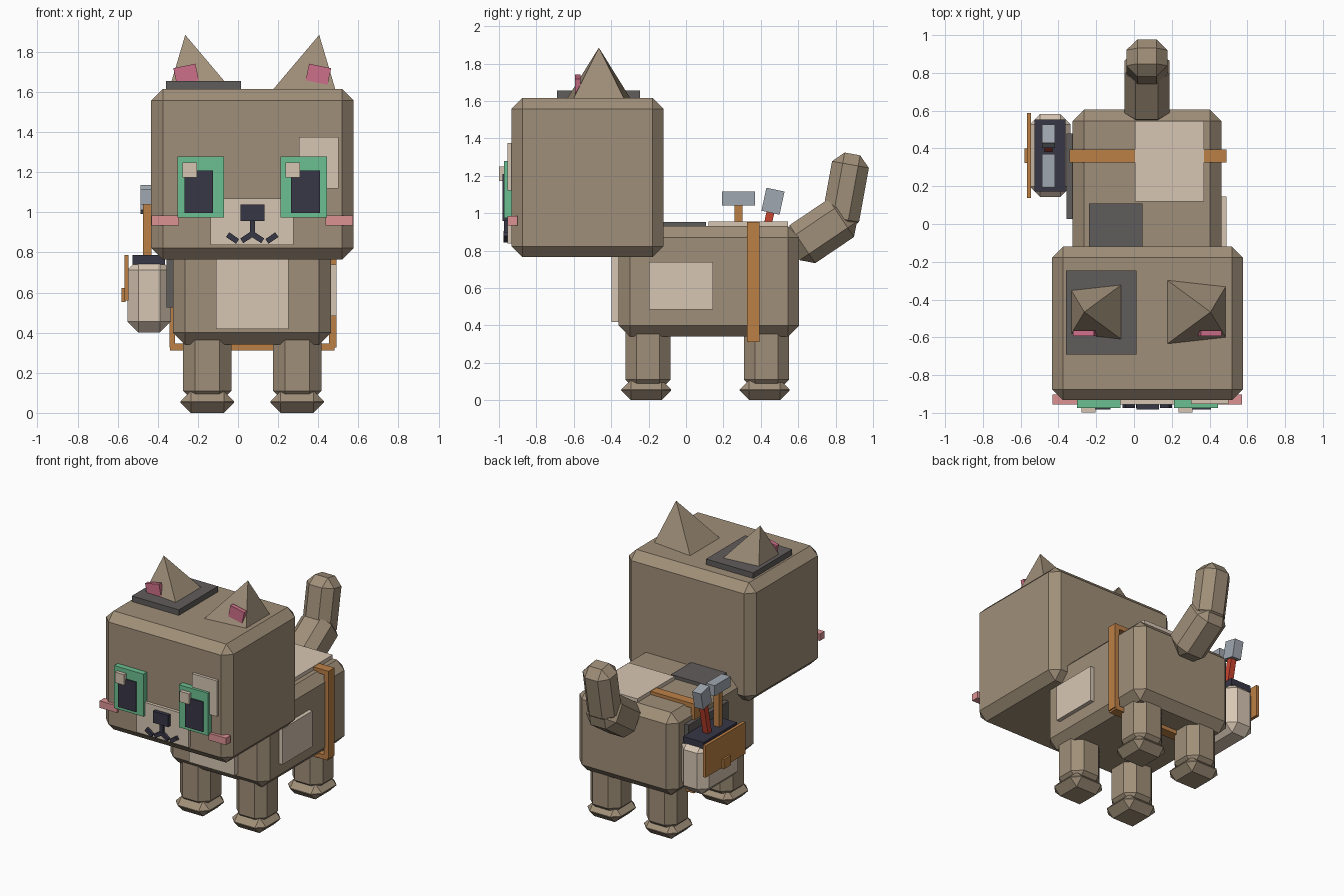
import bpy, bmesh, math
from mathutils import Matrix, Vector

if "Cube" in bpy.data.objects:
    bpy.data.objects.remove(bpy.data.objects["Cube"])


def lin(c):
    c /= 255
    return c / 12.92 if c <= 0.04045 else ((c + 0.055) / 1.055) ** 2.4


def material(name, *rgb):
    m = bpy.data.materials.new(name)
    m.diffuse_color = (*[lin(c) for c in rgb], 1)
    m.use_nodes = True
    m.node_tree.nodes["Principled BSDF"].inputs["Base Color"].default_value = m.diffuse_color
    return m


FUR = material("brown fur", 160, 143, 121)
CREAM = material("cream", 215, 198, 179)
DARK = material("dark grey patch", 96, 93, 91)
NAVY = material("navy black", 55, 54, 70)
GREEN = material("eye green", 108, 192, 146)
BLUSH = material("blush pink", 220, 146, 148)
ROSE = material("ear pink", 206, 112, 138)
STRAP = material("leather orange", 188, 128, 70)
RED = material("red handle", 200, 68, 48)
STEEL = material("steel grey", 160, 167, 176)

CX = 0.071  # centre line of the cat


def finish(name, bm, mat, matrix):
    me = bpy.data.meshes.new(name)
    bm.to_mesh(me)
    bm.free()
    me.materials.append(mat)
    ob = bpy.data.objects.new(name, me)
    ob.matrix_world = matrix
    bpy.context.collection.objects.link(ob)
    return ob


def block(name, mat, centre, size, bevel=0, rx=0, ry=0):
    """Box with optional chamfered edges, tilted about x or y."""
    bm = bmesh.new()
    bmesh.ops.create_cube(bm, size=1)
    bmesh.ops.scale(bm, vec=size, verts=bm.verts)
    if bevel:
        bmesh.ops.bevel(bm, geom=bm.edges[:], offset=bevel, segments=1,
                        affect='EDGES', profile=0.5)
    mx = Matrix.Translation(centre) @ Matrix.Rotation(ry, 4, 'Y') @ Matrix.Rotation(rx, 4, 'X')
    return finish(name, bm, mat, mx)


def span(name, mat, x, y, z, bevel=0):
    """Box given by its limits on each axis."""
    lims = (x, y, z)
    return block(name, mat, [(a + b) / 2 for a, b in lims],
                 [b - a for a, b in lims], bevel)


# Body, head
span("body", FUR, (-0.325, 0.463), (-0.36, 0.605), (0.34, 0.93), 0.06)
span("head", FUR, (-0.433, 0.577), (-0.933, -0.12), (0.765, 1.615), 0.058)

# Legs and paws
for s, side in ((-1, "left"), (1, "right")):
    for y, end in ((-0.203, "front"), (0.43, "back")):
        x = CX + s * 0.224
        block(f"{end}_{side}_leg", FUR, (x, y, 0.24), (0.242, 0.242, 0.38), 0.06)
        block(f"{end}_{side}_paw", FUR, (x, y - 0.01, 0.0545), (0.268, 0.268, 0.109), 0.052)

# Tail
block("tail_base", FUR, (CX - 0.003, 0.726, 0.904), (0.238, 0.245, 0.37), 0.06, rx=-0.977)
block("tail_tip", FUR, (CX - 0.003, 0.853, 1.115), (0.217, 0.2, 0.41), 0.058, rx=-0.18)

# Fur patches
span("chest_patch", CREAM, (-0.11, 0.252), (-0.398, -0.34), (0.418, 0.8))
span("side_patch", CREAM, (0.45, 0.491), (-0.198, 0.145), (0.484, 0.74))
span("back_patch", CREAM, (0.005, 0.37), (0.12, 0.545), (0.91, 0.956))
span("dark_back_patch", DARK, (-0.238, 0.044), (-0.2, 0.108), (0.91, 0.954))
span("dark_side_patch", DARK, (-0.357, -0.31), (0.026, 0.48), (0.525, 0.84))
span("dark_head_patch", DARK, (-0.36, 0.014), (-0.69, -0.247), (1.59, 1.655))
span("brow_patch", CREAM, (0.303, 0.5), (-0.954, -0.92), (1.12, 1.376))
span("muzzle", CREAM, (-0.138, 0.277), (-0.955, -0.92), (0.838, 1.07))

# Ears: four-sided pyramids leaning outwards, with pink inner plates
TILT, H = 0.207, 0.38
for s, side in ((-1, "left"), (1, "right")):
    axis = Vector((s * math.sin(TILT), 0, math.cos(TILT)))
    apex = Vector((CX + s * 0.334, -0.466, 1.885))
    bm = bmesh.new()
    bmesh.ops.create_cone(bm, cap_ends=True, segments=4, radius1=H * 0.54 * math.sqrt(2),
                          radius2=0, depth=H,
                          matrix=Matrix.Rotation(math.pi / 4, 4, 'Z'))
    bmesh.ops.remove_doubles(bm, verts=bm.verts, dist=1e-4)
    finish(f"{side}_ear", bm, FUR, Matrix.Translation(apex - axis * H / 2)
           @ Matrix.Rotation(s * TILT, 4, 'Y'))
    block(f"{side}_inner_ear", ROSE, (CX + s * 0.329, -0.578, 1.685),
          (0.112, 0.03, 0.092), ry=s * TILT)

    # Eyes, cheeks
    ex = CX + s * 0.257
    block(f"{side}_eye", GREEN, (ex, -0.948, 1.127), (0.231, 0.05, 0.305))
    block(f"{side}_pupil", NAVY, (CX + s * 0.266, -0.96, 1.103), (0.143, 0.044, 0.214))
    block(f"{side}_eye_glint", CREAM, (ex - 0.055, -0.978, 1.211), (0.074, 0.042, 0.076))
    block(f"{side}_cheek", BLUSH, (CX + s * 0.433, -0.928, 0.96), (0.137, 0.053, 0.05))

    # Mouth strokes
    block(f"{side}_mouth_inner", NAVY, (CX + s * 0.025, -0.958, 0.876),
          (0.065, 0.034, 0.028), ry=s * 0.58)
    block(f"{side}_mouth_outer", NAVY, (CX + s * 0.098, -0.958, 0.872),
          (0.06, 0.034, 0.028), ry=-s * 0.6)

# Nose
span("nose", NAVY, (0.012, 0.132), (-0.982, -0.94), (0.957, 1.04))
span("nose_stem", NAVY, (0.06, 0.085), (-0.974, -0.94), (0.88, 0.96))

# Strap round the body
SY = (0.326, 0.394)
span("strap_top", STRAP, (-0.342, 0.489), SY, (0.92, 0.953))
span("strap_bottom", STRAP, (-0.338, 0.482), SY, (0.312, 0.345))
span("strap_right", STRAP, (0.455, 0.49), SY, (0.325, 0.953))
span("strap_left", STRAP, (-0.342, -0.315), SY, (0.325, 0.953))

# Saddlebag
span("bag", CREAM, (-0.552, -0.335), (0.143, 0.583), (0.4, 0.768), 0.055)
span("bag_opening", NAVY, (-0.526, -0.363), (0.173, 0.552), (0.74, 0.788))
span("bag_flap", STRAP, (-0.567, -0.545), (0.138, 0.588), (0.56, 0.787))
span("bag_buckle", STRAP, (-0.581, -0.56), (0.322, 0.4), (0.552, 0.622))

# Tools in the bag
TX = -0.452
span("hammer_handle", STRAP, (TX - 0.021, TX + 0.021), (0.26, 0.302), (0.6, 1.05))
span("hammer_head", STEEL, (TX - 0.035, TX + 0.035), (0.192, 0.37), (1.04, 1.115))
block("spanner_handle", RED, (TX, 0.42, 0.86), (0.042, 0.042, 0.34), rx=-0.212)
block("spanner_head", STEEL, (TX, 0.465, 1.064), (0.07, 0.099, 0.126), rx=-0.212)
